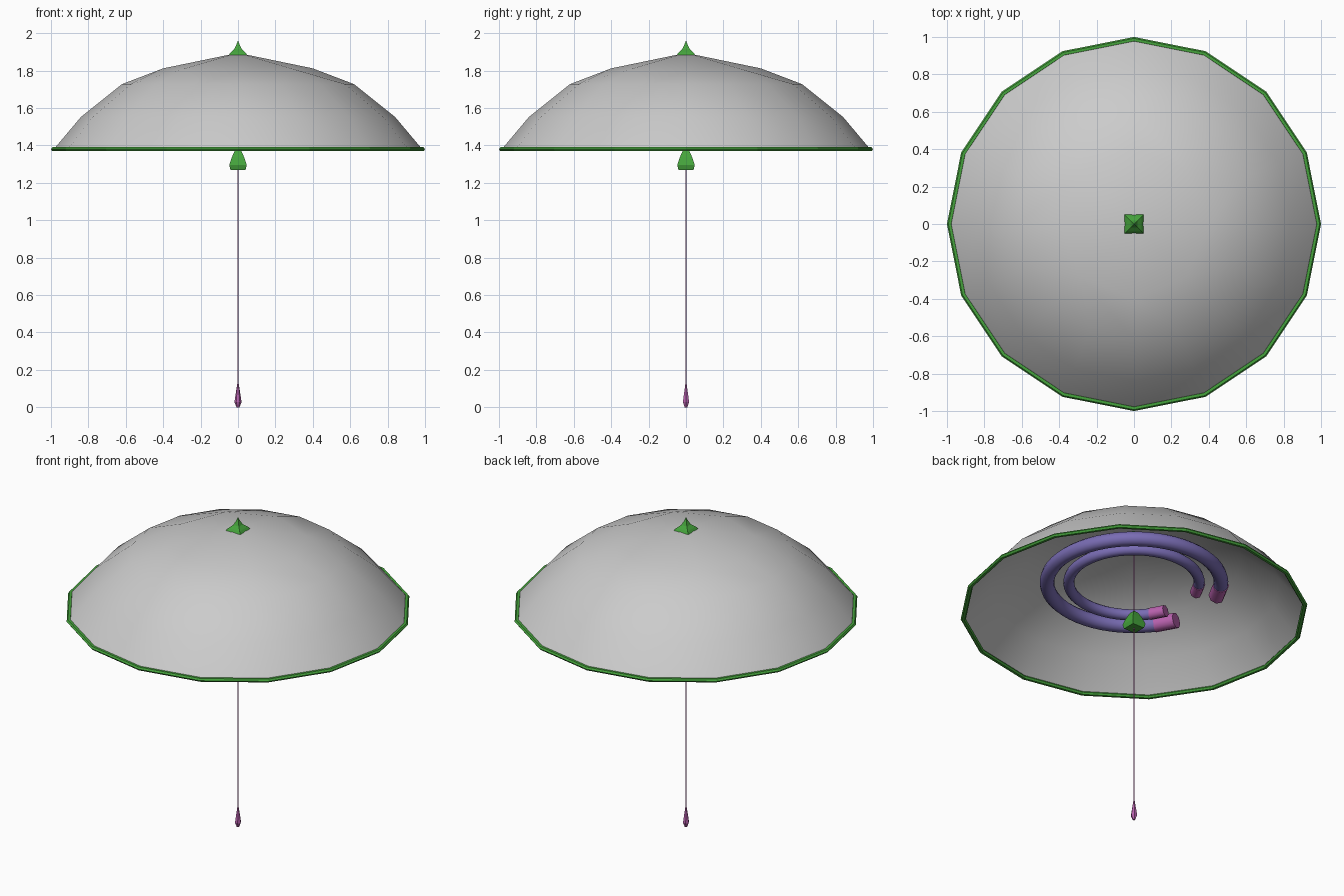
import bpy, bmesh
from math import sin, cos, pi, radians, sqrt

cube = bpy.data.objects.get("Cube")
if cube:
    bpy.data.objects.remove(cube, do_unlink=True)


def material(name, r, g, b):
    m = bpy.data.materials.new(name)
    m.use_nodes = True
    m.diffuse_color = (r, g, b, 1)
    m.node_tree.nodes["Principled BSDF"].inputs["Base Color"].default_value = (r, g, b, 1)
    return m


glass = material("frosted grey", 0.6, 0.6, 0.6)
green = material("green", 0.06, 0.37, 0.045)
violet = material("violet", 0.19, 0.15, 0.45)
pink = material("pink purple", 0.48, 0.12, 0.42)


def finish(name, bm, mat, smooth=None):
    """Turn a bmesh into an object, smooth below the given angle."""
    bmesh.ops.recalc_face_normals(bm, faces=bm.faces)
    mesh = bpy.data.meshes.new(name)
    bm.to_mesh(mesh)
    bm.free()
    mesh.materials.append(mat)
    ob = bpy.data.objects.new(name, mesh)
    bpy.context.collection.objects.link(ob)
    if smooth:
        bpy.ops.object.select_all(action='DESELECT')
        bpy.context.view_layer.objects.active = ob
        ob.select_set(True)
        bpy.ops.object.shade_smooth_by_angle(angle=radians(smooth))
    return ob


def loft(name, rings, mat, loop=False, smooth=None):
    """Bridge rings of points; cap the ends unless the rings form a loop."""
    bm = bmesh.new()
    vs = [[bm.verts.new(p) for p in ring] for ring in rings]
    n = len(vs[0])
    pairs = list(zip(vs, vs[1:])) + ([(vs[-1], vs[0])] if loop else [])
    for a, b in pairs:
        for i in range(n):
            j = (i + 1) % n
            bm.faces.new((a[i], a[j], b[j], b[i]))
    if not loop:
        bm.faces.new(vs[0])
        bm.faces.new(vs[-1])
    return finish(name, bm, mat, smooth)


def lathe(name, profile, sides, mat, turn=0.0, loop=False, smooth=None):
    rings = [[(r * cos(turn + 2 * pi * i / sides), r * sin(turn + 2 * pi * i / sides), z)
              for i in range(sides)] for r, z in profile]
    return loft(name, rings, mat, loop, smooth)


def arc_tube(name, major, minor, start, end, steps, sides, z, mat, smooth):
    """Round tube swept along a horizontal arc, angles in degrees."""
    rings = []
    for s in range(steps + 1):
        a = radians(start + (end - start) * s / steps)
        ring = []
        for i in range(sides):
            t = 2 * pi * i / sides
            r = major + minor * cos(t)
            ring.append((r * cos(a), r * sin(a), z + minor * sin(t)))
        rings.append(ring)
    return loft(name, rings, mat, smooth=smooth)


# Domed shade: quad patch on top, then full rings down to the rim
bm = bmesh.new()
levels = [(0, 1.895), (0.40, 1.812), (0.62, 1.728), (0.84, 1.552), (0.985, 1.38)]


def ring_verts(count, level):
    r, z = levels[level]
    return [bm.verts.new((r * cos(2 * pi * i / count), r * sin(2 * pi * i / count), z))
            for i in range(count)]


apex = bm.verts.new((0, 0, levels[0][1]))
inner = ring_verts(8, 1)
outer = [ring_verts(16, k) for k in (2, 3, 4)]
for q in range(4):
    # Each quarter: one centre quad, two side quads and one corner quad
    a, b, c = inner[2 * q], inner[2 * q + 1], inner[(2 * q + 2) % 8]
    o = [outer[0][(4 * q + k) % 16] for k in range(5)]
    bm.faces.new((apex, a, b, c))
    bm.faces.new((a, o[0], o[1], b))
    bm.faces.new((b, o[1], o[2], o[3]))
    bm.faces.new((b, o[3], o[4], c))
for a, b in zip(outer, outer[1:]):
    for i in range(16):
        j = (i + 1) % 16
        bm.faces.new((a[i], b[i], b[j], a[j]))
finish("shade", bm, glass, 80)

# Rim band around the shade
lathe("shade_rim", [(0.985 + 0.015 * cos(k * pi / 3), 1.38 + 0.012 * sin(k * pi / 3))
                    for k in range(6)], 16, green, loop=True)

# Square finials above the shade and below the lamps
w = sqrt(2)
lathe("top_finial", [(0.05 * w, 1.883), (0.04 * w, 1.897), (0.02 * w, 1.915),
                     (0.01 * w, 1.935), (0.001, 1.96)], 4, green, turn=pi / 4)
lathe("lower_finial", [(0.04 * w, 1.27), (0.047 * w, 1.295), (0.034 * w, 1.335),
                       (0.018 * w, 1.37), (0.003, 1.385)], 4, green, turn=pi / 4)

# Pull cord and its weight
lathe("pull_cord", [(0.004, 0.1), (0.004, 1.89)], 6, pink, smooth=70)
lathe("cord_weight", [(0.008, 0), (0.019, 0.028), (0.012, 0.075), (0.004, 0.125)], 6, pink)

# Two open ring lamps with end sockets, gap on the right side
for label, major, minor in (("outer", 0.5, 0.042), ("inner", 0.375, 0.032)):
    arc_tube(label + "_ring_lamp", major, minor, -145, 145, 48, 12, 1.575, violet, 50)
    for side, sign in (("left", 1), ("right", -1)):
        arc_tube(label + "_socket_" + side, major, minor * 1.12, sign * 144, sign * 159,
                 1, 8, 1.575, pink, 50)
